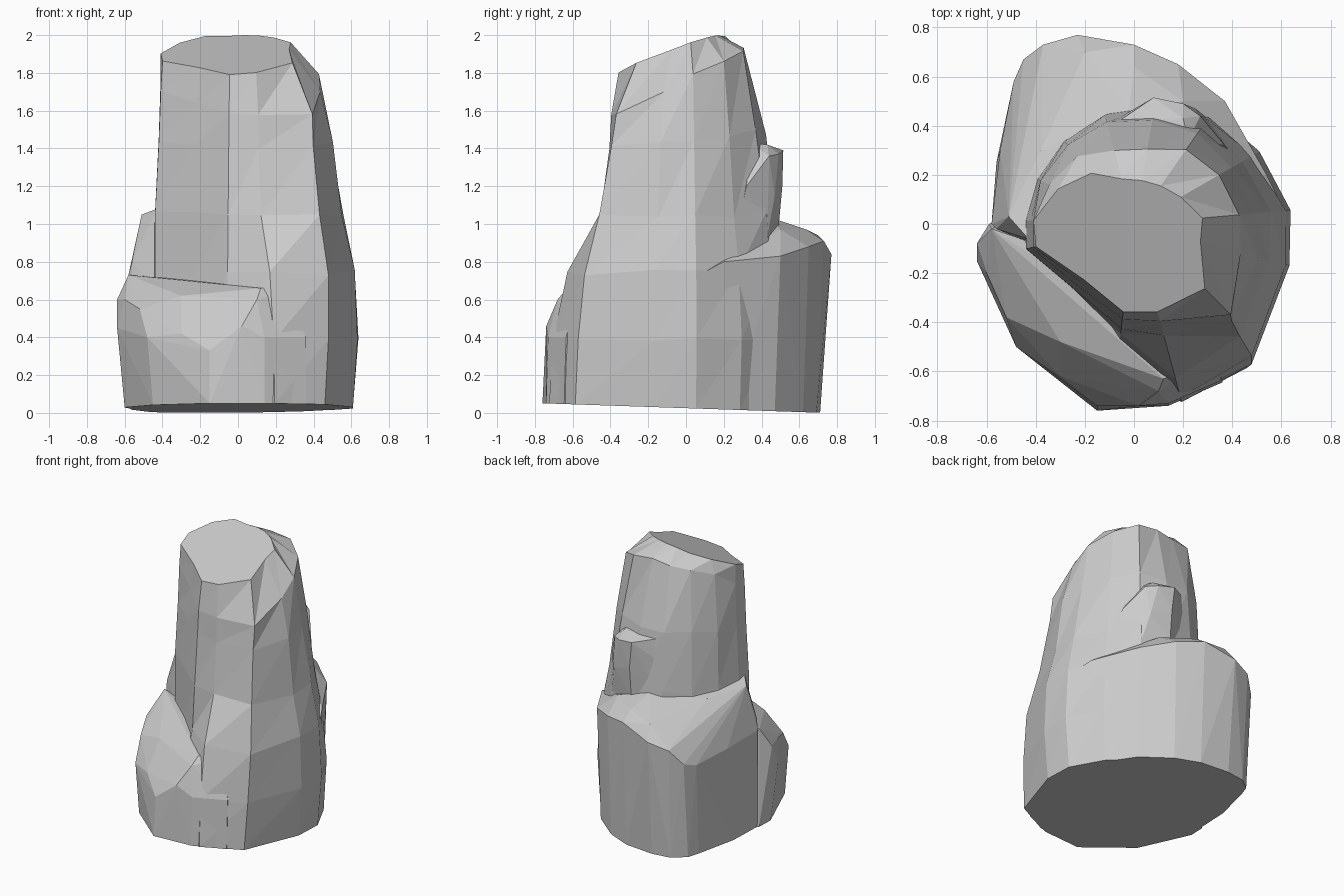
import bpy, bmesh, math, random

random.seed(4)


def make_object(name, bm):
    bmesh.ops.recalc_face_normals(bm, faces=bm.faces)
    mesh = bpy.data.meshes.new(name)
    bm.to_mesh(mesh)
    bm.free()
    ob = bpy.data.objects.new(name, mesh)
    bpy.context.collection.objects.link(ob)
    return ob


def hull(name, points):
    bm = bmesh.new()
    for p in points:
        bm.verts.new(p)
    res = bmesh.ops.convex_hull(bm, input=bm.verts[:])
    junk = {v for v in res["geom_interior"] + res["geom_unused"]
            if isinstance(v, bmesh.types.BMVert)}
    bmesh.ops.delete(bm, geom=list(junk), context='VERTS')
    return make_object(name, bm)


def floor_z(y):
    return 0.025 - 0.034 * y


# Column: faceted loft, radii at uneven angles, rings tilted toward the front
angles = [-52, -15, 5, 30, 55, 80, 105, 130, 155, 178, 193, 228, 263, 285]
rings = [  # height, tilt along x, tilt along y, radii
    (0.025, 0, -.034, [.745, .63, .61, .57, .55, .5, .46, .45, .45, .45, .46, .43, .6, .75]),
    (0.40, 0, 0, [.745, .655, .64, .59, .56, .5, .46, .45, .45, .45, .46, .38, .56, .73]),
    (0.74, 0, 0, [.72, .64, .62, .56, .54, .5, .46, .45, .45, .45, .45, .36, .45, .65]),
    (1.05, 0, 0, [.63, .57, .56, .51, .52, .48, .46, .44, .43, .44, .45, .36, .43, .47]),
    (1.45, 0, .1, [.56, .52, .49, .46, .45, .43, .43, .42, .42, .42, .43, .34, .40, .42]),
    (1.77, 0, .5, [.54, .45, .43, .40, .37, .31, .31, .36, .38, .41, .42, .32, .39, .41]),
    (1.93, .08, .38, [.39, .28, .28, .22, .19, .18, .19, .27, .34, .41, .41, .305, .36, .37]),
]
bm = bmesh.new()
loops = []
for i, (h, tx, ty, radii) in enumerate(rings):
    loop = []
    for k, (a, r) in enumerate(zip(angles, radii)):
        a = math.radians(a + (5 * h if k == 0 else 0))  # front corner twists slightly
        x, y = r * math.cos(a), r * math.sin(a)
        wob = random.uniform(-.02, .02) if 0 < i < 6 else 0
        loop.append(bm.verts.new((x, y, h + tx * x + ty * y + wob)))
    loops.append(loop)
n = len(angles)
for lo, hi in zip(loops, loops[1:]):
    for k in range(n):
        m = (k + 1) % n
        bm.faces.new((lo[k], lo[m], hi[m]))
        bm.faces.new((lo[k], hi[m], hi[k]))
bm.faces.new(loops[0])
bm.faces.new(loops[-1])
rock = make_object("rock_column", bm)

# Back shoulder: hull from the ground to a sloping top
outline = [(.59, .02), (.51, .22), (.36, .47), (.17, .62), (0, .69), (-.22, .71),
           (-.36, .69), (-.45, .62), (-.48, .54), (-.56, .25), (-.58, .0), (.1, -.3)]
shoulder = hull("back_shoulder", [(x, y, floor_z(y)) for x, y in outline] + [
    (-.58, .0, .73), (-.545, .3, .70), (-.49, .58, .67), (-.45, .67, .70),
    (-.37, .73, .80), (-.23, .77, .84), (0, .73, .91), (.18, .65, .88),
    (.37, .5, .83), (.54, .2, .80), (.615, .05, .72),
    (-.43, -.06, 1.08), (-.51, .03, 1.05), (-.38, .3, 1.02), (-.2, .7, .94),
    (0, .64, .97), (-.02, .46, 1.03), (.2, .5, .97), (-.56, -.02, .8)])

# Front left lobe with a diagonal ledge, blending into the column at its right
foot = [(-.59, .0), (-.60, -.12), (-.45, -.5), (-.15, -.76), (.14, -.74),
        (.36, -.645), (.2, -.2), (-.2, .2)]
lobe = hull("front_lobe", [(x, y, floor_z(y)) for x, y in foot] + [
    (-.58, -.02, .73), (-.40, -.08, .71), (.12, -.63, .66), (.1, -.5, .66),
    (-.64, -.08, .60), (-.64, -.15, .45), (-.6, -.2, .6), (-.52, -.38, .55),
    (-.3, -.48, .62), (-.48, -.5, .4), (-.3, -.62, .42), (-.15, -.74, .33),
    (.02, -.74, .46), (.14, -.73, .4), (.1, -.68, .6), (.36, -.635, .4), (.28, -.57, .66)])

# Step high on the back of the column
step = hull("back_step", [
    (-.08, .36, 1.43), (.22, .34, 1.43), (-.06, .42, 1.42), (.2, .43, 1.42),
    (.08, .515, 1.39), (.2, .49, 1.37), (.27, .44, 1.36), (.1, .51, 1.2),
    (.25, .47, 1.15), (.1, .49, .98), (.30, .43, .93), (-.05, .43, 1.05),
    (-.15, .38, 1.2), (.1, .25, 1.0), (.37, .32, 1.2), (.42, .26, .9)])

# Fuse everything into one solid rock
bpy.context.view_layer.objects.active = rock
for part in (shoulder, lobe, step):
    mod = rock.modifiers.new("fuse", 'BOOLEAN')
    mod.operation = 'UNION'
    mod.solver = 'EXACT'
    mod.object = part
    bpy.ops.object.modifier_apply(modifier=mod.name)
    bpy.data.objects.remove(part)
rock.name = "rock"
